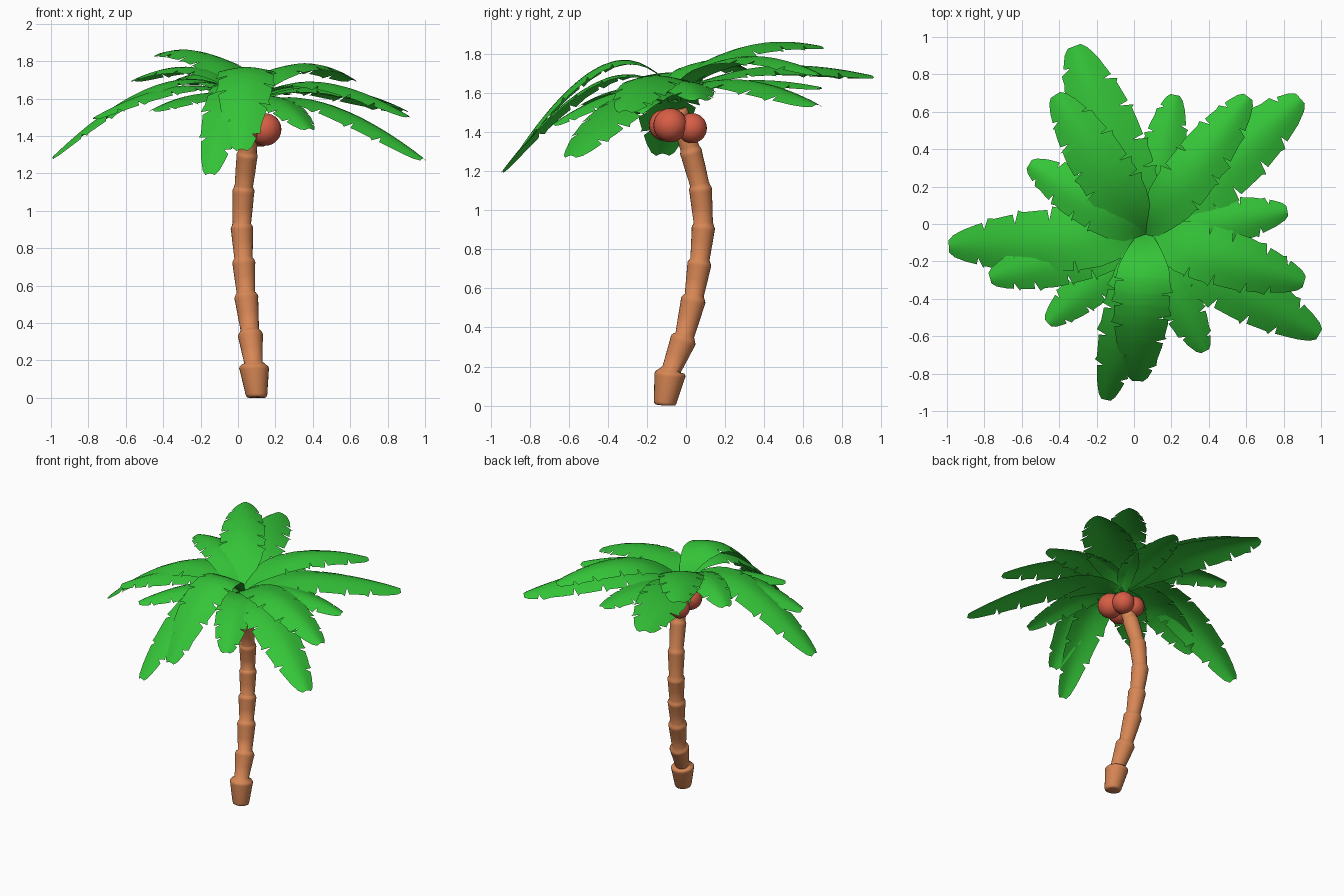
import bpy, bmesh, math, random
from mathutils import Vector

if "Cube" in bpy.data.objects:
    bpy.data.objects.remove(bpy.data.objects["Cube"])

random.seed(4)


def material(name, rgb):
    m = bpy.data.materials.new(name)
    m.diffuse_color = (*rgb, 1)
    m.use_nodes = True
    m.node_tree.nodes["Principled BSDF"].inputs["Base Color"].default_value = m.diffuse_color
    return m


GREEN = material("leaf_green", (0.035, 0.56, 0.04))
BROWN = material("bark", (0.68, 0.24, 0.09))
RED = material("nut_red", (0.68, 0.11, 0.06))


def finish(bm, name, mat, angle):
    me = bpy.data.meshes.new(name)
    bm.to_mesh(me)
    bm.free()
    ob = bpy.data.objects.new(name, me)
    bpy.context.collection.objects.link(ob)
    me.materials.append(mat)
    bpy.ops.object.select_all(action='DESELECT')
    ob.select_set(True)
    bpy.context.view_layer.objects.active = ob
    bpy.ops.object.shade_smooth_by_angle(angle=math.radians(angle))
    return ob


# Trunk: flared segments stacked along a bent path (x, y, z, top radius)
path = [(0.10, -0.11, 0.0, 0.06), (0.085, -0.08, 0.17, 0.08), (0.065, -0.01, 0.345, 0.067),
        (0.043, 0.04, 0.55, 0.064), (0.03, 0.07, 0.735, 0.062), (0.02, 0.09, 0.92, 0.06),
        (0.03, 0.073, 1.12, 0.059), (0.05, 0.022, 1.31, 0.057), (0.07, -0.04, 1.51, 0.05)]
SIDES = 24
bm = bmesh.new()
rings = []
for i in range(len(path) - 1):
    a, b = Vector(path[i][:3]), Vector(path[i + 1][:3])
    top = path[i + 1][3]
    axis = (b - a).normalized()
    if i == 0:
        axis = Vector((0, 0.12, 1)).normalized()
    side = Vector((0, 1, 0)).cross(axis).normalized()
    other = axis.cross(side)
    # fraction along the segment, radius
    profile = [(0.08, 0.049), (0.5, 0.05 + (top - 0.05) * 0.45), (0.86, top * 0.97),
               (0.92, top), (0.97, top * 0.97), (1.02, top * 0.88)]
    if i == 0:
        profile = [(0.0, 0.042), (0.03, 0.053), (0.1, 0.058)] + profile[2:]
    for f, r in profile:
        c = a.lerp(b, f)
        ring = []
        for k in range(SIDES):
            t = math.tau * k / SIDES
            co = c + (side * math.cos(t) + other * math.sin(t)) * r
            co.z = max(co.z, 0)
            ring.append(bm.verts.new(co))
        rings.append(ring)
for p, q in zip(rings, rings[1:]):
    for k in range(SIDES):
        n = (k + 1) % SIDES
        bm.faces.new((p[k], p[n], q[n], q[k]))
bm.faces.new(rings[0][::-1])
bm.faces.new(rings[-1])
finish(bm, "trunk", BROWN, 75)

# Nuts clustered under the crown
for i, (co, r) in enumerate([((0.145, -0.08, 1.435), 0.087), ((0.12, 0.03, 1.42), 0.077),
                             ((0.03, 0.035, 1.42), 0.072), ((0.04, -0.11, 1.435), 0.08)]):
    bm = bmesh.new()
    bmesh.ops.create_uvsphere(bm, u_segments=24, v_segments=14, radius=r)
    bmesh.ops.translate(bm, verts=bm.verts, vec=co)
    finish(bm, f"nut_{i + 1}", RED, 60)

# Leaves: half-width profile along the length
WIDTH = [(0, 0.18), (0.15, 0.6), (0.3, 0.92), (0.45, 1.02), (0.68, 0.98), (0.82, 0.8),
         (0.93, 0.55), (0.98, 0.36), (1, 0.2)]


def width(t):
    for (t0, w0), (t1, w1) in zip(WIDTH, WIDTH[1:]):
        if t <= t1:
            return w0 + (w1 - w0) * (t - t0) / (t1 - t0)
    return WIDTH[-1][1]


def leaf(name, tip, mid_z, half):
    tip = Vector(tip)
    flat = Vector((tip.x - 0.06, tip.y + 0.06, 0)).normalized()
    base = Vector((0.06, -0.06, 1.55)) - flat * 0.02
    ctrl = base.lerp(tip, 0.35)
    ctrl.z = 2 * mid_z - 0.5 * (base.z + tip.z)
    across = Vector((-flat.y, flat.x, 0))

    # torn notches at staggered places on either side
    gap = 0.018
    notches = {s: [t + random.uniform(-0.025, 0.025) for t in (0.42, 0.57, 0.72, 0.86)]
               for s in (-1, 1)}
    notches[1] = [t + 0.05 for t in notches[1]]
    rows = {round(i / 16, 3) for i in range(17)} | {0.98}
    for s in notches:
        for t in notches[s]:
            rows = {r for r in rows if abs(r - t) > gap or r in (0, 1)}
    for s in notches:
        for t in notches[s]:
            rows |= {t - gap, t, t + gap * 0.4}
    rows = sorted(rows)

    bm = bmesh.new()
    grid = []
    for t in rows:
        c = base * (1 - t) ** 2 + ctrl * (2 * t * (1 - t)) + tip * t * t
        bend = 0.3 * (1 - t) ** 3 - 0.36 * t ** 0.5    # cupped at the base, arched further out
        row = []
        for u in (-1, -0.6, -0.3, 0, 0.3, 0.6, 1):
            s = 1 if u > 0 else -1
            w = width(t)
            if abs(u) == 1:
                if t in notches[s]:
                    u = 0.66 * s
                elif any(abs(t + gap - n) < 1e-6 for n in notches[s]):
                    u = 1.1 * s
            row.append(bm.verts.new(c + across * (u * w * half)
                                    + Vector((0, 0, bend * half * abs(u) ** 1.6 * w))))
        grid.append(row)
    for p, q in zip(grid, grid[1:]):
        for k in range(6):
            bm.faces.new((p[k], q[k], q[k + 1], p[k + 1]))
    bmesh.ops.recalc_face_normals(bm, faces=bm.faces)
    if sum(f.normal.z for f in bm.faces) < 0:
        bmesh.ops.reverse_faces(bm, faces=bm.faces)
    finish(bm, name, GREEN, 60)


# tip position, height part-way along, half width
leaves = [
    ((-0.32, 0.95, 1.69), 1.73, 0.18), ((0.89, 0.67, 1.54), 1.67, 0.175),
    ((0.22, 0.69, 1.63), 1.66, 0.125), ((-0.42, 0.69, 1.84), 1.82, 0.15),
    ((-0.56, 0.32, 1.70), 1.76, 0.13), ((-0.99, -0.12, 1.29), 1.69, 0.165),
    ((-0.77, -0.29, 1.50), 1.67, 0.145), ((-0.46, -0.53, 1.54), 1.63, 0.12),
    ((-0.15, -0.94, 1.20), 1.67, 0.125), ((0.02, -0.84, 1.33), 1.76, 0.148),
    ((0.38, -0.68, 1.44), 1.61, 0.12), ((0.99, -0.59, 1.28), 1.58, 0.155),
    ((0.91, -0.31, 1.51), 1.69, 0.15), ((0.82, 0.07, 1.57), 1.66, 0.13),
    ((0.61, 0.68, 1.70), 1.78, 0.14),
]
for i, (tip, mid_z, half) in enumerate(leaves):
    leaf(f"leaf_{i + 1}", tip, mid_z, half)
